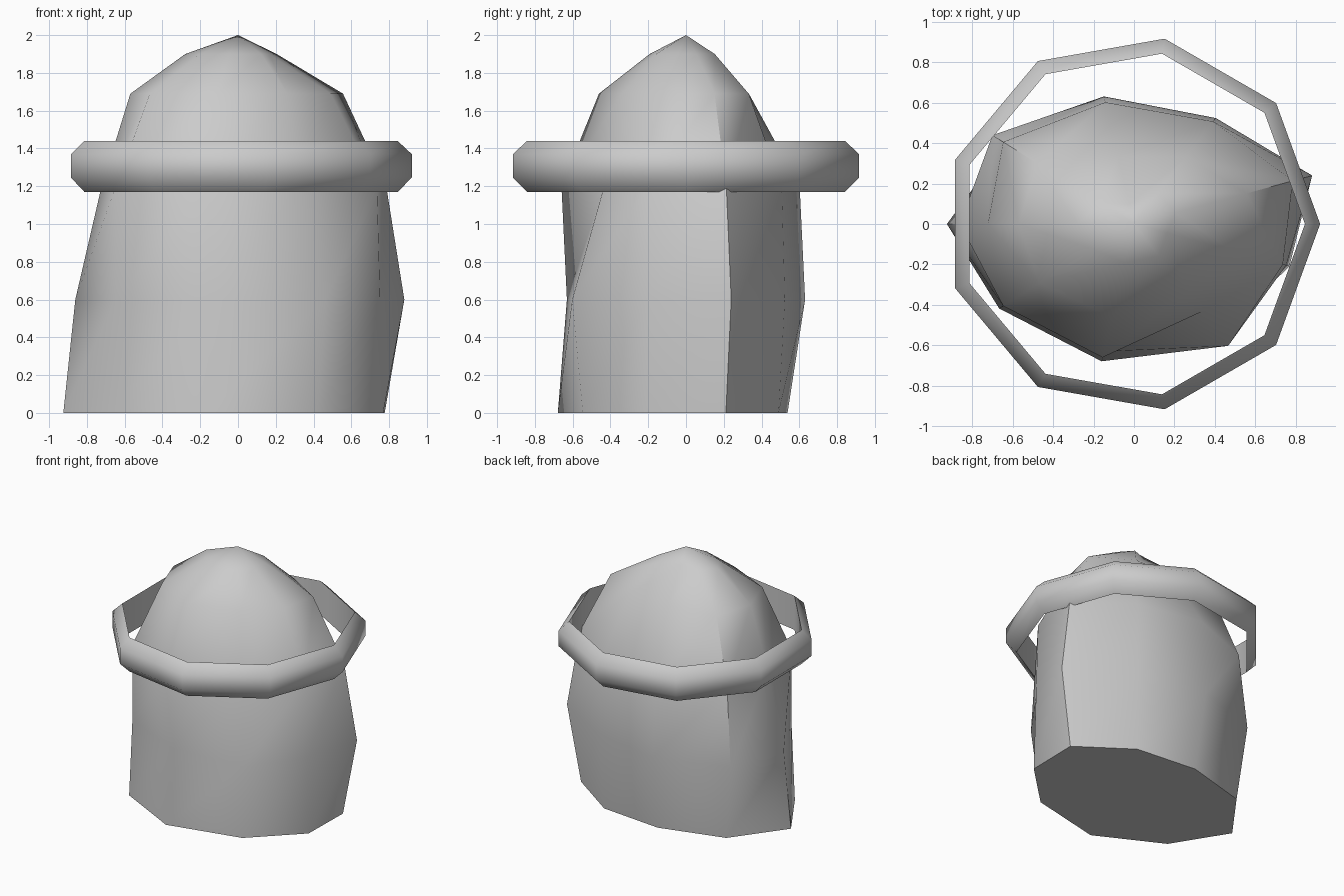
import bpy, bmesh
from math import cos, sin, radians

if "Cube" in bpy.data.objects:
    bpy.data.objects.remove(bpy.data.objects["Cube"])

SIDES = 9


def make_object(name, rings, closed=False, tip=None, angle=50):
    """Skin a stack of 9-sided rings; optionally loop it or cap it with a tip."""
    bm = bmesh.new()
    rows = [[bm.verts.new(p) for p in ring] for ring in rings]
    pairs = list(zip(rows, rows[1:]))
    if closed:
        pairs.append((rows[-1], rows[0]))
    for a, b in pairs:
        for i in range(SIDES):
            j = (i + 1) % SIDES
            bm.faces.new((a[i], a[j], b[j], b[i]))
    if tip:
        bm.faces.new(rows[0][::-1])
        t = bm.verts.new(tip)
        for i in range(SIDES):
            bm.faces.new((rows[-1][i], rows[-1][(i + 1) % SIDES], t))
    bmesh.ops.recalc_face_normals(bm, faces=bm.faces[:])
    me = bpy.data.meshes.new(name)
    bm.to_mesh(me)
    bm.free()
    ob = bpy.data.objects.new(name, me)
    bpy.context.collection.objects.link(ob)
    bpy.ops.object.select_all(action='DESELECT')
    ob.select_set(True)
    bpy.context.view_layer.objects.active = ob
    bpy.ops.object.shade_smooth_by_angle(angle=radians(angle))
    return ob


# Rocky body: uneven oval rings, factors start at -x and run counter-clockwise
RX, RY = 0.87, 0.65
profile = [
    (0.00, [1.063, 1.00, 1.06, 0.97, 0.94, 0.95, 0.87, 0.84, 0.95]),
    (0.60, [0.99, 0.97, 0.985, 1.07, 0.92, 1.077, 0.93, 0.985, 1.05]),
    (1.20, [0.83, 0.97, 1.03, 0.77, 0.90, 0.96, 0.90, 0.94, 0.97]),
    (1.69, [0.655, 0.70, 0.72, 0.60, 0.60, 0.68, 0.59, 0.52, 0.72]),
    (1.90, [0.32, 0.30, 0.30, 0.28, 0.20, 0.25, 0.27, 0.15, 0.25]),
]
rings = []
for z, factors in profile:
    ring = []
    for i, f in enumerate(factors):
        a = radians(180 + 40 * i)
        ring.append((RX * f * cos(a), RY * f * sin(a), z))
    rings.append(ring)
make_object("rock_body", rings, tip=(0, 0, 2))

# Nine-sided band around the rock, chamfered on the outside
section = [(0.855, 1.17), (0.93, 1.245), (0.93, 1.37), (0.855, 1.44)]
make_object("band", [[(-0.01 + r * cos(radians(40 * i)), r * sin(radians(40 * i)), z)
                      for i in range(SIDES)] for r, z in section], closed=True)
